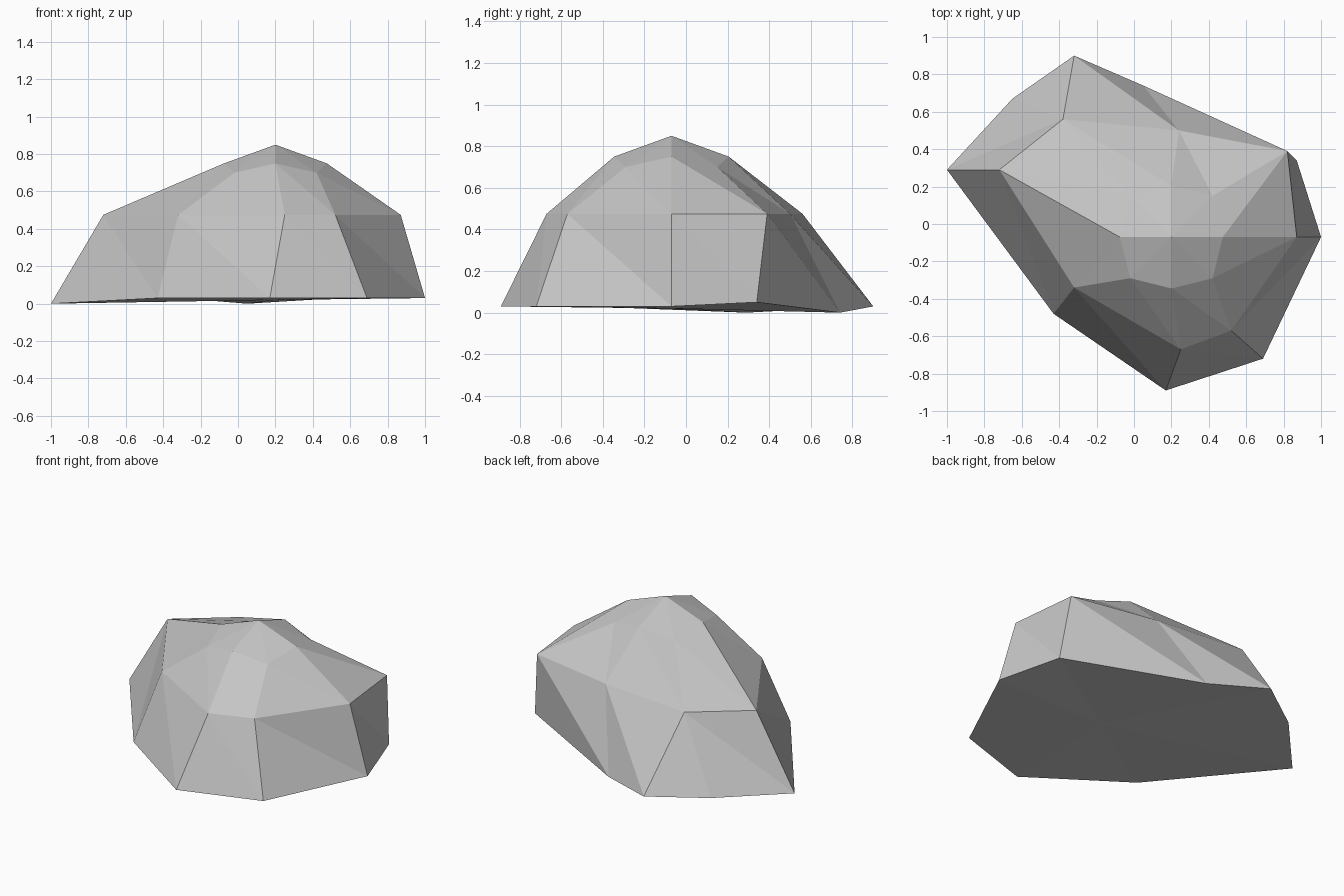
import bpy
import bmesh
from math import cos, sin, radians, sqrt
from mathutils import Vector

# Remove the default object
default = bpy.data.objects.get("Cube")
if default:
    bpy.data.objects.remove(default, do_unlink=True)


def make_material(name, grey):
    material = bpy.data.materials.new(name)
    material.use_nodes = True
    colour = (grey, grey, grey, 1)
    material.diffuse_color = colour
    for node in material.node_tree.nodes:
        if node.type == "BSDF_PRINCIPLED":
            node.inputs["Base Color"].default_value = colour
    return material


def crown_points(centre, sides):
    """Regular ring around the peak, with every second corner set lower."""
    points = []
    for step in range(sides):
        angle = radians(180 + step * 360 / sides)
        diagonal = step % 2
        radius = 0.22 * sqrt(2) if diagonal else 0.275
        height = 0.70 if diagonal else 0.75
        points.append((centre.x + radius * cos(angle),
                       centre.y + radius * sin(angle), height))
    return points


def join_rings(bm, upper, lower):
    """Band of triangles between two rings of equal length."""
    count = len(upper)
    for index in range(count):
        following = (index + 1) % count
        bm.faces.new((upper[index], lower[index], lower[following]))
        bm.faces.new((upper[index], lower[following], upper[following]))


def cap_ring(bm, ring, tip):
    """Fan of triangles from a ring to a single point."""
    for index, vert in enumerate(ring):
        bm.faces.new((vert, ring[(index + 1) % len(ring)], tip))


peak = Vector((0.2, -0.07, 0.85))
shoulder_height = 0.475

# Rings run counter-clockwise, starting at the -x end
shoulder_outline = [(-0.72, 0.29), (-0.32, -0.34), (0.25, -0.67), (0.52, -0.57),
                    (0.87, -0.07), (0.82, 0.39), (0.24, 0.50), (-0.38, 0.56)]
foot_outline = [(-1, 0.29, 0), (-0.43, -0.48, 0.03), (0.17, -0.89, 0.03),
                (0.69, -0.72, 0.03), (1, -0.07, 0.03), (0.87, 0.34, 0.05),
                (0.05, 0.74, 0), (-0.32, 0.90, 0.03)]
extra_corner = (-0.65, 0.67, 0.02)

bm = bmesh.new()
crown = [bm.verts.new(p) for p in crown_points(peak, len(shoulder_outline))]
shoulder = [bm.verts.new((x, y, shoulder_height)) for x, y in shoulder_outline]
foot = [bm.verts.new(p) for p in foot_outline]
corner = bm.verts.new(extra_corner)
top = bm.verts.new(peak)
under = bm.verts.new((peak.x, peak.y, 0.02))

# Top facets and sloping sides
cap_ring(bm, crown, top)
join_rings(bm, crown, shoulder)
join_rings(bm, shoulder, foot)

# Open the closing side facet to take the extra foot corner
for face in list(bm.faces):
    if {shoulder[-1], foot[-1], foot[0]} == set(face.verts):
        bm.faces.remove(face)
        break
bm.faces.new((shoulder[-1], foot[-1], corner))
bm.faces.new((shoulder[-1], corner, foot[0]))

# Underside
cap_ring(bm, foot + [corner], under)
stray = [edge for edge in bm.edges if not edge.link_faces]
bmesh.ops.delete(bm, geom=stray, context="EDGES")
bmesh.ops.recalc_face_normals(bm, faces=bm.faces[:])

mesh = bpy.data.meshes.new("rock")
bm.to_mesh(mesh)
bm.free()
mesh.materials.append(make_material("stone grey", 0.56))
rock = bpy.data.objects.new("rock", mesh)
bpy.context.collection.objects.link(rock)
